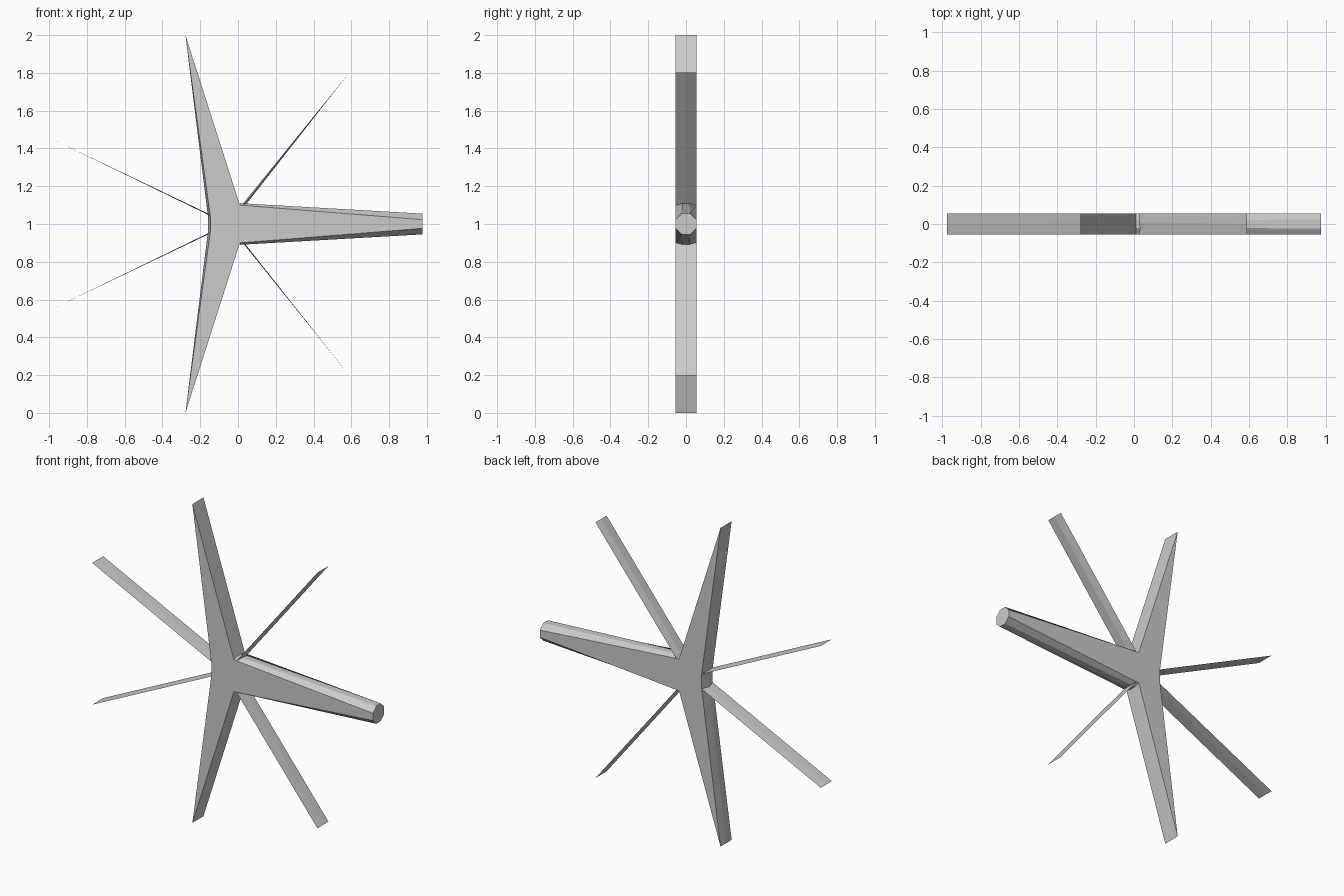
import bpy, bmesh
from math import sin, cos, tau

if "Cube" in bpy.data.objects:
    bpy.data.objects.remove(bpy.data.objects["Cube"])

CX, R, W = -0.05, 1.0257, 0.055   # star centre, tip radius, half depth


def loft(name, base, tip, closed=True, cap=False):
    """Bridge two rings of points; rings may collapse to a line."""
    bm = bmesh.new()
    a = [bm.verts.new((x, y, z + 1)) for x, y, z in base]
    b = [bm.verts.new((x, y, z + 1)) for x, y, z in tip]
    n = len(a)
    for i in range(n if closed else n - 1):
        j = (i + 1) % n
        bm.faces.new((a[i], a[j], b[j], b[i]))
    if cap:
        bm.faces.new(b)
    bmesh.ops.remove_doubles(bm, verts=bm.verts, dist=1e-5)
    bmesh.ops.recalc_face_normals(bm, faces=bm.faces)
    me = bpy.data.meshes.new(name)
    bm.to_mesh(me)
    bm.free()
    ob = bpy.data.objects.new(name, me)
    bpy.context.collection.objects.link(ob)
    return ob


def polar(k, r, y, off=0.0):
    """Point on the k-th of seven star directions, offset sideways."""
    a = tau * k / 7
    return (CX + r * cos(a) - off * sin(a), y, r * sin(a) + off * cos(a))


def flip(pts):
    return [(x, y, -z) for x, y, z in pts]


# Hub: front, back and ridged left wall
ring = [(0.01, W, 0.1), (-0.145, W, 0.03), (-0.158, 0, 0.03),
        (-0.145, -W, 0.03), (0.01, -W, 0.1)]
loft("hub", ring, flip(ring), closed=False)

# Upper and lower wedge spikes, each ending in a straight edge
tip = [polar(2, R, y) for y in (W, W, 0, -W, -W)]
loft("upper_spike", ring, tip)
loft("lower_spike", flip(ring), flip(tip))

# Right spike: octagonal tip widening to a slab at the hub
quarter_base = [(W, 0.1), (0.02, 0.11)]
quarter_tip = [(W, 0.023), (0.023, W)]


def octagon(x, q):
    half = q + [(-y, z) for y, z in reversed(q)]
    full = half + [(y, -z) for y, z in reversed(half)]
    return [(x, y, z) for y, z in full]


loft("right_spike", octagon(0.01, quarter_base),
     octagon(CX + R, quarter_tip), cap=True)

# Four thin blades with a slight central ridge
for name, k, t in (("upper_right_blade", 1, 0.008), ("upper_left_blade", 3, 0.003),
                   ("lower_left_blade", 4, 0.003), ("lower_right_blade", 6, 0.003)):
    base = [polar(k, 0.1, W), polar(k, 0.1, 0.01, t),
            polar(k, 0.1, -W), polar(k, 0.1, 0.01, -t)]
    end = [polar(k, R, y) for y in (W, 0, -W, 0)]
    loft(name, base, end)
